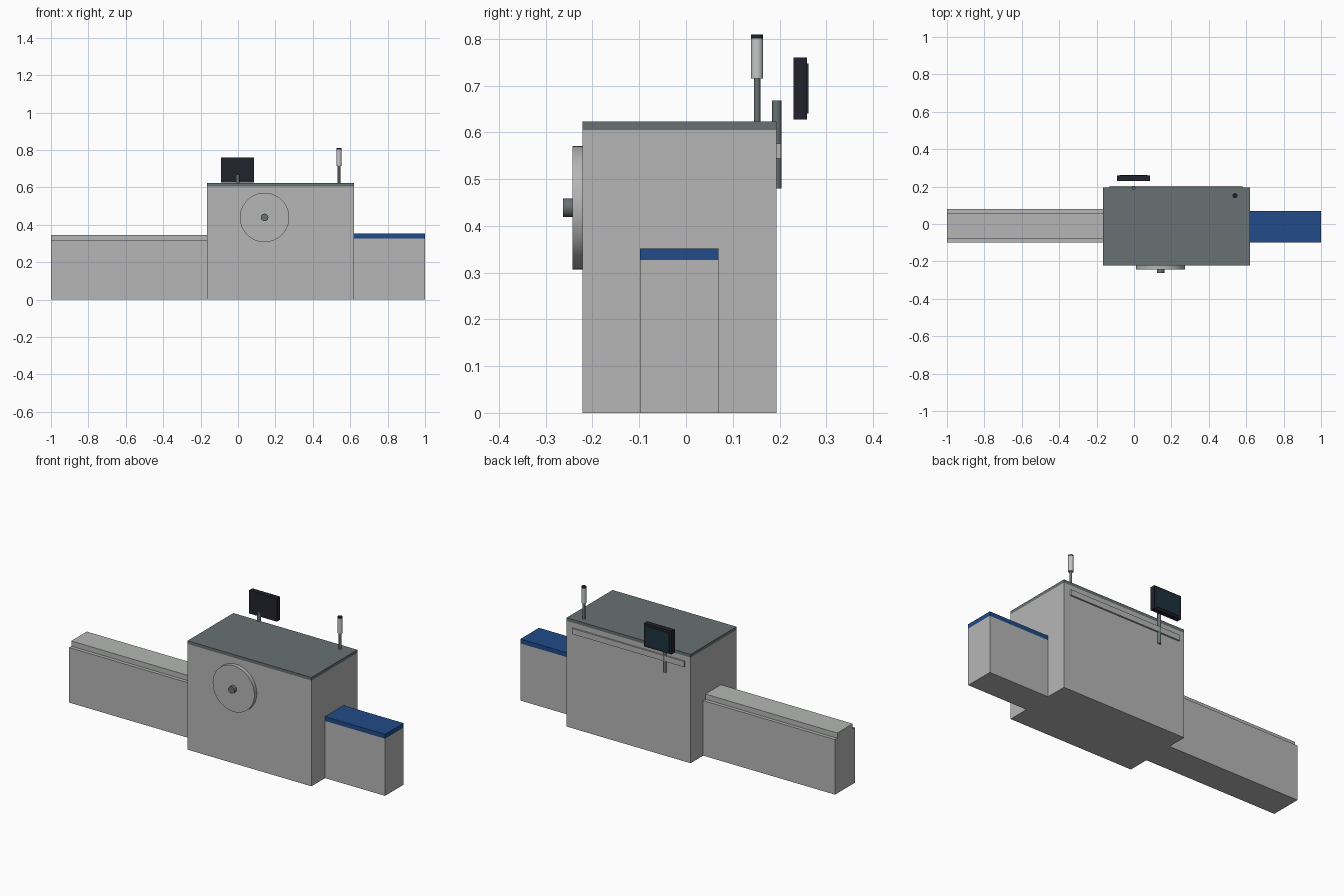
import bpy
import math

cube = bpy.data.objects.get("Cube")
if cube:
    bpy.data.objects.remove(cube, do_unlink=True)


def material(name, r, g, b):
    m = bpy.data.materials.new(name)
    m.use_nodes = True
    m.diffuse_color = (r, g, b, 1)
    m.node_tree.nodes["Principled BSDF"].inputs["Base Color"].default_value = (r, g, b, 1)
    return m


panel = material("light grey panel", 0.46, 0.47, 0.46)
steel = material("slate grey", 0.14, 0.165, 0.17)
blue = material("blue", 0.015, 0.07, 0.25)
black = material("near black", 0.016, 0.016, 0.026)
glass = material("dark teal glass", 0.012, 0.032, 0.048)
lamp = material("pale lamp", 0.56, 0.57, 0.57)


def box(name, x, y, z, mat):
    """Box from (min, max) ranges on each axis."""
    bpy.ops.mesh.primitive_cube_add(size=1, location=[sum(r) / 2 for r in (x, y, z)])
    ob = bpy.context.object
    ob.name = name
    ob.scale = [r[1] - r[0] for r in (x, y, z)]
    bpy.ops.object.transform_apply(location=False, rotation=False, scale=True)
    ob.data.materials.append(mat)
    return ob


def cylinder(name, centre, radius, depth, mat, along_y=False):
    bpy.ops.mesh.primitive_cylinder_add(
        vertices=48, radius=radius, depth=depth, location=centre,
        rotation=(math.pi / 2 if along_y else 0, 0, 0))
    ob = bpy.context.object
    ob.name = name
    ob.data.materials.append(mat)
    bpy.ops.object.shade_smooth_by_angle()
    return ob


def post(name, x, y, radius, z, mat):
    """Upright cylinder spanning a height range."""
    return cylinder(name, (x, y, sum(z) / 2), radius, z[1] - z[0], mat)


# Main cabinet and lid
body_x, body_y = (-0.165, 0.62), (-0.221, 0.194)
box("cabinet", body_x, body_y, (0, 0.605), panel)
box("cabinet_lid", body_x, body_y, (0.605, 0.623), steel)

# Long feeder with a narrower raised channel
box("feeder_base", (-1, -0.165), (-0.1, 0.08), (0, 0.315), panel)
box("feeder_channel", (-1, -0.165), (-0.08, 0.06), (0.315, 0.345), panel)

# Outfeed table with blue top
box("outfeed_base", (0.62, 1), (-0.098, 0.07), (0, 0.327), panel)
box("outfeed_top", (0.62, 1), (-0.098, 0.07), (0.327, 0.352), blue)

# Front disc and hub
cylinder("front_disc", (0.142, -0.232, 0.439), 0.132, 0.022, panel, along_y=True)
cylinder("disc_hub", (0.142, -0.253, 0.439), 0.02, 0.02, steel, along_y=True)

# Rear rail and screen arm
box("rear_rail", (-0.13, 0.58), (0.194, 0.203), (0.544, 0.576), panel)
post("screen_arm", -0.002, 0.194, 0.01, (0.48, 0.668), steel)

# Control screen facing the rear
box("screen_case", (-0.09, 0.085), (0.23, 0.259), (0.627, 0.76), black)
box("screen_glass", (-0.077, 0.072), (0.259, 0.262), (0.64, 0.747), glass)

# Signal beacon
post("beacon_post", 0.54, 0.152, 0.007, (0.623, 0.715), steel)
post("beacon_lamp", 0.54, 0.152, 0.013, (0.715, 0.801), lamp)
post("beacon_cap", 0.54, 0.152, 0.013, (0.801, 0.809), black)
